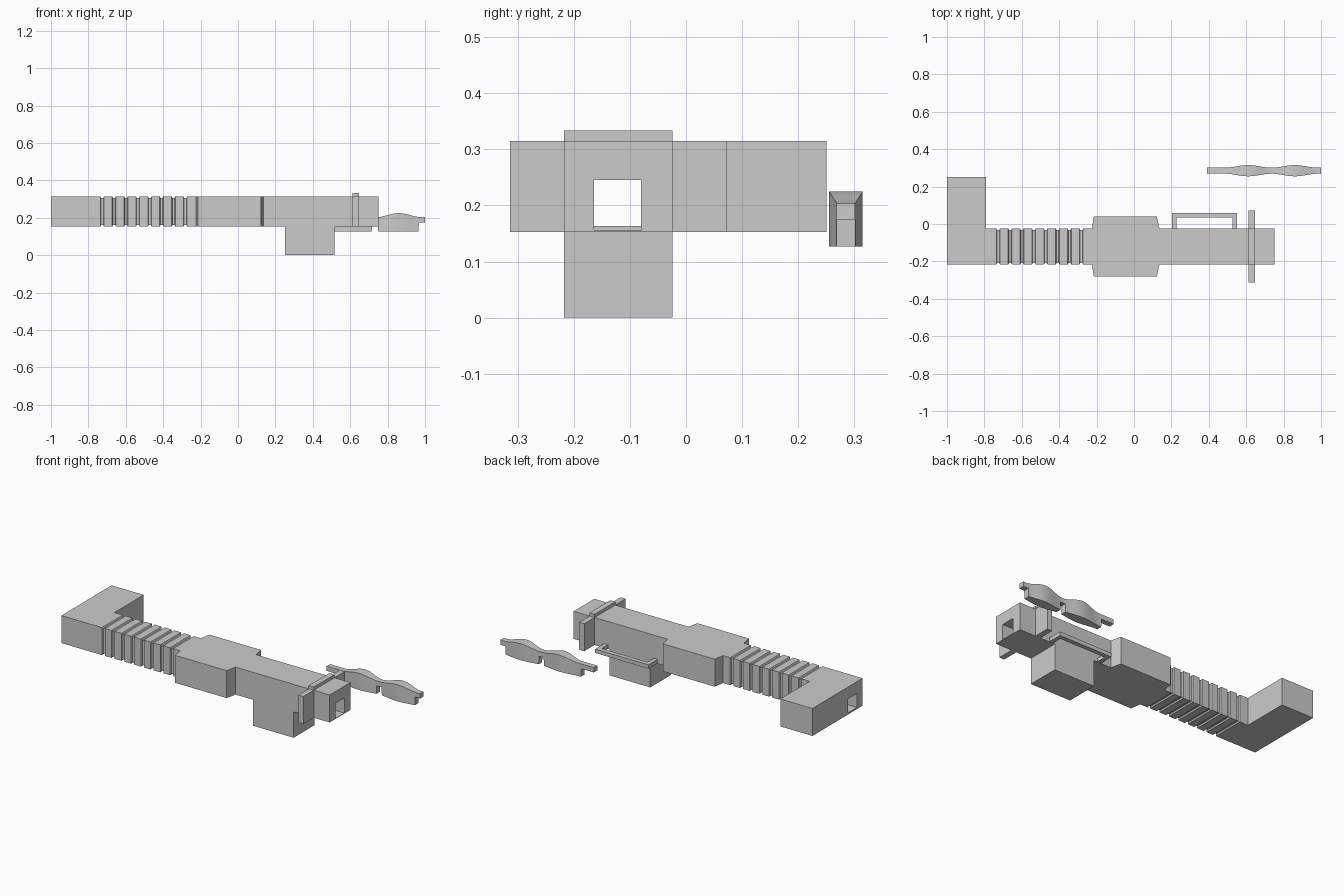
import bpy, bmesh, math

if "Cube" in bpy.data.objects:
    bpy.data.objects.remove(bpy.data.objects["Cube"])

Y0, Y1, Z0, Z1 = -0.217, -0.024, 0.153, 0.315   # main bar cross-section


def loft(name, sections):
    """Skin rectangular sections (x, y0, y1, z0, z1) along x."""
    bm = bmesh.new()
    rings = []
    for x, y0, y1, z0, z1 in sections:
        rings.append([bm.verts.new((x, y, z)) for y, z in
                      ((y0, z0), (y1, z0), (y1, z1), (y0, z1))])
    for a, b in zip(rings, rings[1:]):
        for i in range(4):
            j = (i + 1) % 4
            bm.faces.new((a[i], a[j], b[j], b[i]))
    bm.faces.new(rings[0])
    bm.faces.new(rings[-1])
    bmesh.ops.recalc_face_normals(bm, faces=bm.faces)
    mesh = bpy.data.meshes.new(name)
    bm.to_mesh(mesh)
    bm.free()
    ob = bpy.data.objects.new(name, mesh)
    bpy.context.collection.objects.link(ob)
    return ob


def box(name, x0, x1, y0, y1, z0, z1):
    return loft(name, [(x, y0, y1, z0, z1) for x in (x0, x1)])


def bore(ob, floor):
    """Cut the square tunnel that runs along the bar."""
    cutter = box("bore_cutter", -1.2, 1.2, -0.164, -0.08, floor, 0.245)
    cutter.hide_render = True
    mod = ob.modifiers.new("bore", 'BOOLEAN')
    mod.operation, mod.solver, mod.object = 'DIFFERENCE', 'EXACT', cutter
    bpy.context.view_layer.objects.active = ob
    bpy.ops.object.modifier_apply(modifier=mod.name)
    bpy.data.objects.remove(cutter)


def bar(x, grow_y=0.0, grow_z=0.0):
    return (x, Y0 - grow_y, Y1 + grow_y, Z0 - grow_z, Z1 + grow_z)


# rear bar with grooves all round
ribs = [bar(-1.0)]
for i in range(8):
    c = -0.726 + i * 0.0635
    ribs += [bar(c - 0.010), bar(c - 0.006, -0.008, -0.008),
             bar(c + 0.006, -0.008, -0.008), bar(c + 0.010)]
ribs.append(bar(-0.225))
bore(loft("ribbed_bar", ribs), 0.163)

# front bar with wider middle section
front = loft("front_bar", [bar(-0.225), bar(-0.215, 0.063), bar(0.122, 0.063),
                           bar(0.136), bar(0.75)])
bore(front, 0.156)

# side block at the rear end, and lower block
box("rear_side_block", -1.0, -0.79, Y1, 0.25, Z0, Z1)
box("lower_block", 0.25, 0.515, Y0, Y1, 0.0, Z0)

# collar plates around the front bar
for name, y0, y1, z0, z1 in (("collar_front", -0.314, Y0, Z0, Z1),
                             ("collar_back", Y1, 0.072, Z0, Z1),
                             ("collar_top", Y0, Y1, Z1, 0.334)):
    box(name, 0.613, 0.646, y0, y1, z0, z1)

# thin bracket on the back side
box("bracket_rail", 0.202, 0.55, 0.034, 0.06, 0.155, 0.178)
for x in (0.202, 0.526):
    box("bracket_arm", x, x + 0.024, Y1, 0.034, 0.155, 0.178)

# separate wavy piece with two lobes
steps = (0.473, 0.716, 0.749, 0.966)
xs = sorted([0.39 + 0.61 * i / 48 for i in range(49)]
            + [s + d for s in steps for d in (-0.001, 0.001)])
wave = []
for x in xs:
    b = 0.5 + 0.5 * math.cos(2 * math.pi * (x - 0.86) / 0.25) if x > 0.485 else 0.0
    lobe = steps[0] < x < steps[1] or steps[2] < x < steps[3]
    w = 0.016 + 0.014 * b
    wave.append((x, 0.285 - w, 0.285 + w, 0.127 if lobe else 0.175, 0.203 + 0.022 * b))
piece = loft("wavy_piece", wave)
bpy.context.view_layer.objects.active = piece
piece.select_set(True)
bpy.ops.object.shade_smooth_by_angle(angle=math.radians(30))
